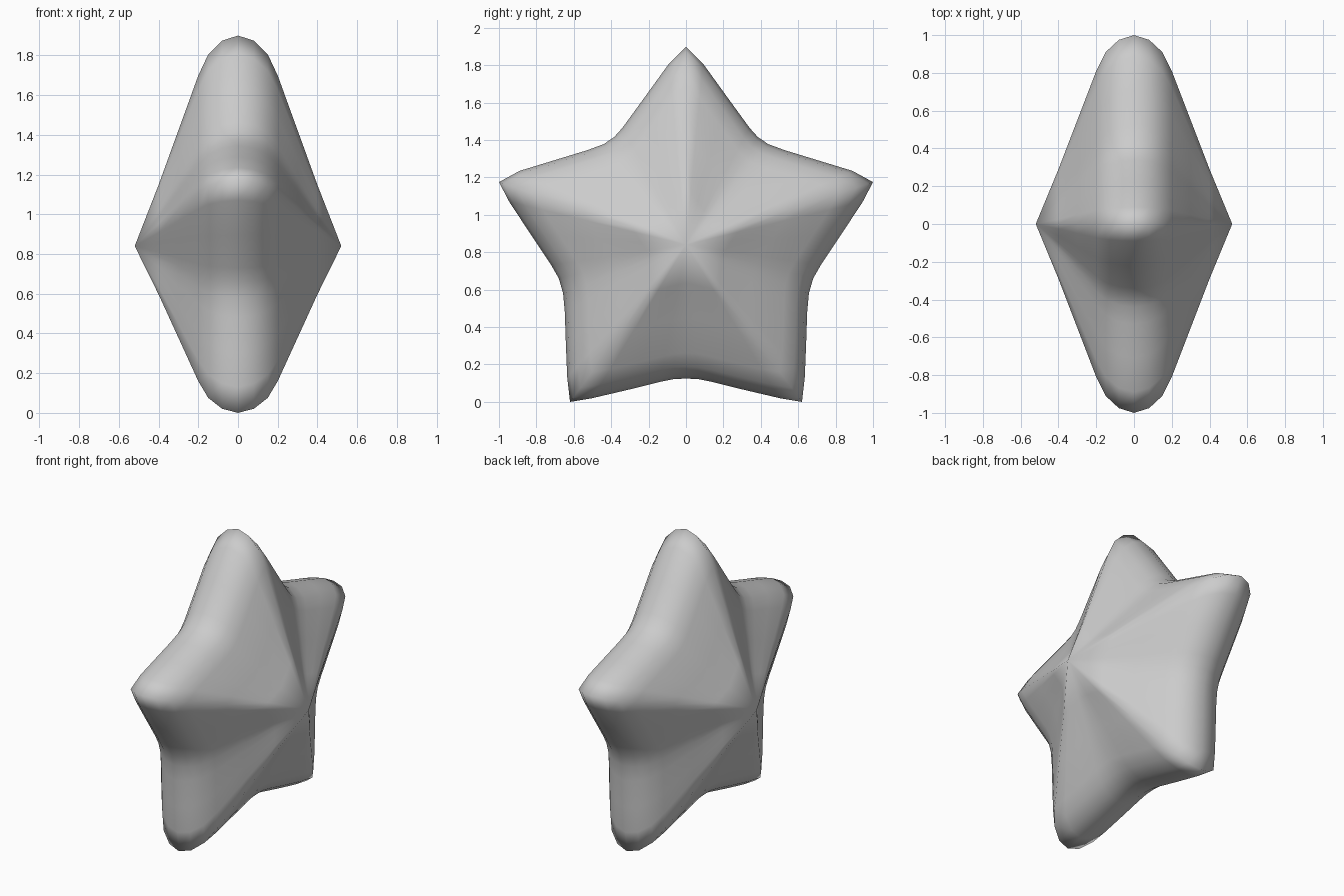
import bpy, bmesh

if "Cube" in bpy.data.objects:
    bpy.data.objects.remove(bpy.data.objects["Cube"])

CENTRE_Z = 0.84
# Right half of the star outline (y, z), top tip down to bottom notch
half = [(0, 1.9), (0.09, 1.81), (0.22, 1.63), (0.34, 1.465), (0.385, 1.415), (0.44, 1.378),
        (0.53, 1.345), (0.71, 1.29), (0.89, 1.235), (1.0, 1.175),
        (0.945, 1.07), (0.83, 0.895), (0.72, 0.73), (0.68, 0.66), (0.657, 0.58),
        (0.648, 0.48), (0.642, 0.3), (0.635, 0.13), (0.62, 0),
        (0.5, 0.02), (0.3, 0.067), (0.14, 0.107), (0.07, 0.121), (0, 0.125)]
outline = half + [(-y, z) for y, z in reversed(half[1:-1])]

# Cross-section: (x, scale of outline), domed rim then straight slope to the apex
side = [(0.4, 0.29), (0.3, 0.55), (0.2, 0.81), (0.15, 0.91), (0.08, 0.975)]
levels = [(-x, s) for x, s in side] + [(0, 1)] + [(x, s) for x, s in reversed(side)]

# Puffy star body
bm = bmesh.new()
rings = [[bm.verts.new((x, y * s, CENTRE_Z + (z - CENTRE_Z) * s)) for y, z in outline]
         for x, s in levels]
n = len(outline)
for a, b in zip(rings, rings[1:]):
    for i in range(n):
        j = (i + 1) % n
        bm.faces.new((a[i], a[j], b[j], b[i]))

# Pointed centres on both faces
for ring, x in ((rings[0], -0.52), (rings[-1], 0.52)):
    apex = bm.verts.new((x, 0, CENTRE_Z))
    for i in range(n):
        bm.faces.new((ring[i], ring[(i + 1) % n], apex))

bmesh.ops.recalc_face_normals(bm, faces=bm.faces[:])
for f in bm.faces:
    f.smooth = True
mesh = bpy.data.meshes.new("star")
bm.to_mesh(mesh)
bm.free()
star = bpy.data.objects.new("star", mesh)
bpy.context.collection.objects.link(star)
